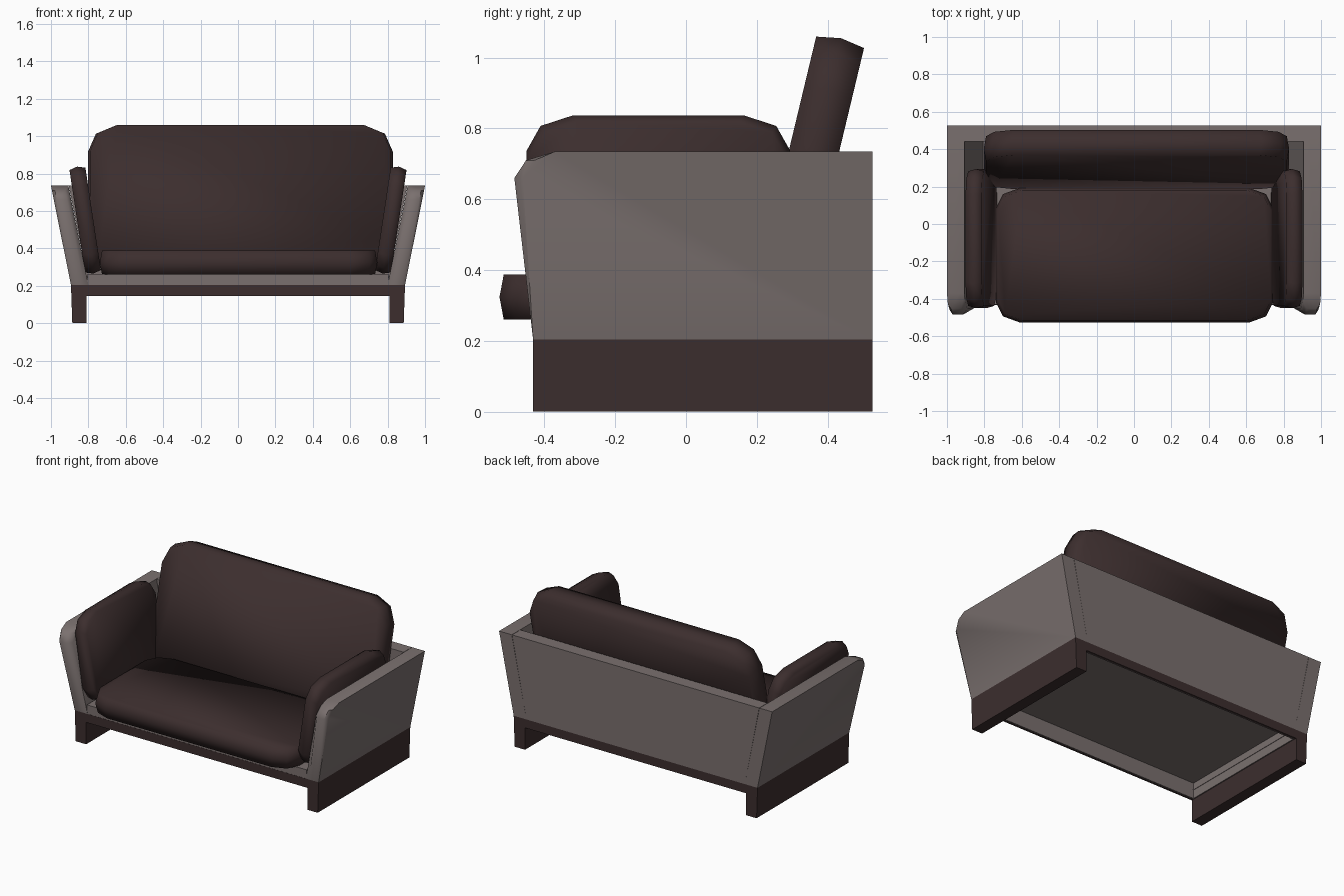
import bpy, bmesh, math
from mathutils import Vector

cube = bpy.data.objects.get("Cube")
if cube:
    bpy.data.objects.remove(cube, do_unlink=True)


def material(name, rgb):
    m = bpy.data.materials.new(name)
    m.use_nodes = True
    m.diffuse_color = (*rgb, 1)
    m.node_tree.nodes["Principled BSDF"].inputs["Base Color"].default_value = (*rgb, 1)
    return m


BROWN = material("dark brown", (0.045, 0.027, 0.027))
GREY = material("warm grey", (0.195, 0.163, 0.158))


def loft(name, rings, mat, angle):
    """Skin a row of matching rings and cap both ends."""
    bm = bmesh.new()
    loops = [[bm.verts.new(p) for p in ring] for ring in rings]
    for a, b in zip(loops, loops[1:]):
        for i in range(len(a)):
            j = (i + 1) % len(a)
            bm.faces.new((a[i], a[j], b[j], b[i]))
    bm.faces.new(loops[0])
    bm.faces.new(loops[-1])
    bmesh.ops.recalc_face_normals(bm, faces=bm.faces)
    mesh = bpy.data.meshes.new(name)
    bm.to_mesh(mesh)
    bm.free()
    mesh.materials.append(mat)
    obj = bpy.data.objects.new(name, mesh)
    bpy.context.collection.objects.link(obj)
    bpy.ops.object.select_all(action="DESELECT")
    obj.select_set(True)
    bpy.context.view_layer.objects.active = obj
    bpy.ops.object.shade_smooth_by_angle(angle=math.radians(angle))
    return obj


def prism(name, outline, y0, y1, mat):
    """Extrude an x-z outline along y."""
    return loft(name, [[(x, y, z) for x, z in outline] for y in (y0, y1)], mat, 30)


def box(name, x0, x1, y0, y1, z0, z1, mat):
    return prism(name, [(x0, z0), (x1, z0), (x1, z1), (x0, z1)], y0, y1, mat)


def cushion(name, centre, u, v, half_u, half_v, thick, cu, cv):
    """Slab with faceted round corners and a slightly bulging rim."""
    c, u, v = Vector(centre), Vector(u).normalized(), Vector(v).normalized()
    n = u.cross(v)

    def ring(inset, depth):
        a, b = half_u - inset, half_v - inset
        q = [(a, b - cv), (a - 0.3 * cu, b - 0.3 * cv), (a - cu, b)]
        pts = q + [(-x, y) for x, y in q[::-1]]
        pts += [(-x, -y) for x, y in pts]
        return [c + u * x + v * y + n * depth for x, y in pts]

    half = thick / 2
    return loft(name, [ring(0.012, -half), ring(0, 0), ring(0.012, half)], BROWN, 100)


# Base: side panels acting as legs, joined by thin front and back rails
for side, s in (("left", 1), ("right", -1)):
    prism(side + "_leg_panel",
          [(s * 0.81, 0), (s * 0.886, 0), (s * 0.893, 0.203), (s * 0.81, 0.203)],
          -0.432, 0.527, BROWN)
    box(side + "_base_liner", s * 0.803, s * 0.81, -0.41, 0.505, 0.146, 0.25, GREY)
for end, y, inward in (("front", -0.432, 1), ("back", 0.527, -1)):
    inner = y + inward * 0.014
    box(end + "_rail", -0.81, 0.81, y, inner, 0.145, 0.203, BROWN)
    box(end + "_base_liner", -0.81, 0.81, inner, inner + inward * 0.008, 0.146, 0.25, GREY)

# Shell: floor with front lip, back wall, flared arms
box("shell_floor", -0.805, 0.805, -0.42, 0.45, 0.25, 0.262, GREY)
box("shell_front_lip", -0.805, 0.805, -0.431, -0.418, 0.203, 0.262, GREY)
prism("shell_back", [(-0.8, 0.203), (0.8, 0.203), (0.905, 0.735), (-0.905, 0.735)],
      0.44, 0.527, GREY)

ARM_PROFILE = [(-0.432, 0.203), (-0.485, 0.66), (-0.452, 0.71), (-0.37, 0.735),
               (0.527, 0.735), (0.527, 0.203)]


def arm_ring(s, inward, setback):
    flare = 0.107 / 0.532
    return [(s * (0.893 + (z - 0.203) * flare - inward),
             y + (setback if 0.3 < z and y < -0.4 else 0), z) for y, z in ARM_PROFILE]


for side, s in (("left", 1), ("right", -1)):
    loft(side + "_shell_arm",
         [arm_ring(s, 0, 0.024), arm_ring(s, 0.016, 0), arm_ring(s, 0.07, 0),
          arm_ring(s, 0.093, 0.03)], GREY, 50)

# Cushions
cushion("seat_cushion", (0.003, -0.167, 0.3235), (1, 0, 0), (0, 1, 0),
        0.742, 0.36, 0.127, 0.13, 0.11)
cushion("back_cushion", (0.013, 0.345, 0.666), (1, 0, 0), (0, 0.233, 0.972),
        0.816, 0.4, 0.139, 0.145, 0.145)
for side, s in (("left", 1), ("right", -1)):
    cushion(side + "_arm_cushion", (s * 0.817, -0.078, 0.551), (0, 1, 0),
            (s * 0.15, 0, 0.989), 0.372, 0.289, 0.086, 0.13, 0.1)
